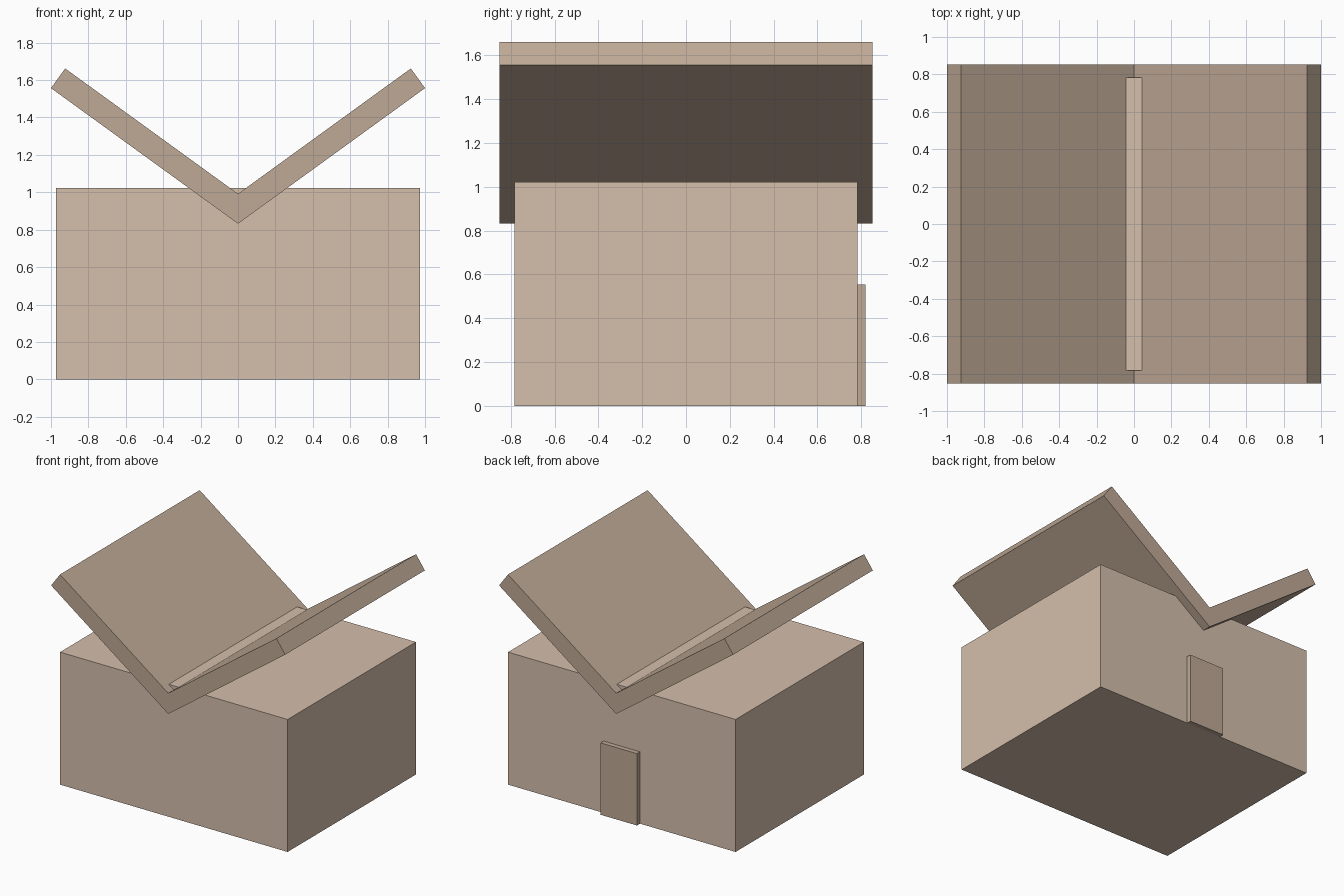
import bpy, bmesh

if "Cube" in bpy.data.objects:
    bpy.data.objects.remove(bpy.data.objects["Cube"])


def make_material(name, rgb):
    mat = bpy.data.materials.new(name)
    mat.diffuse_color = (*rgb, 1)
    mat.use_nodes = True
    mat.node_tree.nodes["Principled BSDF"].inputs["Base Color"].default_value = mat.diffuse_color
    return mat


def extrude_profile(name, profile, y0, y1, mat):
    """Closed prism from an XZ profile, running along y."""
    bm = bmesh.new()
    face = bm.faces.new([bm.verts.new((x, y0, z)) for x, z in profile])
    ext = bmesh.ops.extrude_face_region(bm, geom=[face])
    verts = [g for g in ext["geom"] if isinstance(g, bmesh.types.BMVert)]
    bmesh.ops.translate(bm, verts=verts, vec=(0, y1 - y0, 0))
    bmesh.ops.recalc_face_normals(bm, faces=bm.faces)
    mesh = bpy.data.meshes.new(name)
    bm.to_mesh(mesh)
    bm.free()
    mesh.materials.append(mat)
    obj = bpy.data.objects.new(name, mesh)
    bpy.context.collection.objects.link(obj)
    return obj


def rect(half_width, height):
    return [(-half_width, 0), (half_width, 0), (half_width, height), (-half_width, height)]


wall_mat = make_material("wall_beige", (0.66, 0.52, 0.41))
wood_mat = make_material("roof_brown", (0.52, 0.40, 0.305))

# House body; its top just pokes through the roof valley
extrude_profile("house_body", rect(0.972, 1.023), -0.783, 0.783, wall_mat)

# Butterfly roof: half profile mirrored across x = 0
right_side = [(1.0, 1.557), (0.924, 1.662)]
left_side = [(-x, z) for x, z in reversed(right_side)]
roof = [(0, 0.832)] + right_side + [(0, 0.992)] + left_side
extrude_profile("butterfly_roof", roof, -0.852, 0.852, wood_mat)

# Door on the back wall
extrude_profile("door", rect(0.155, 0.555), 0.78, 0.82, wood_mat)
